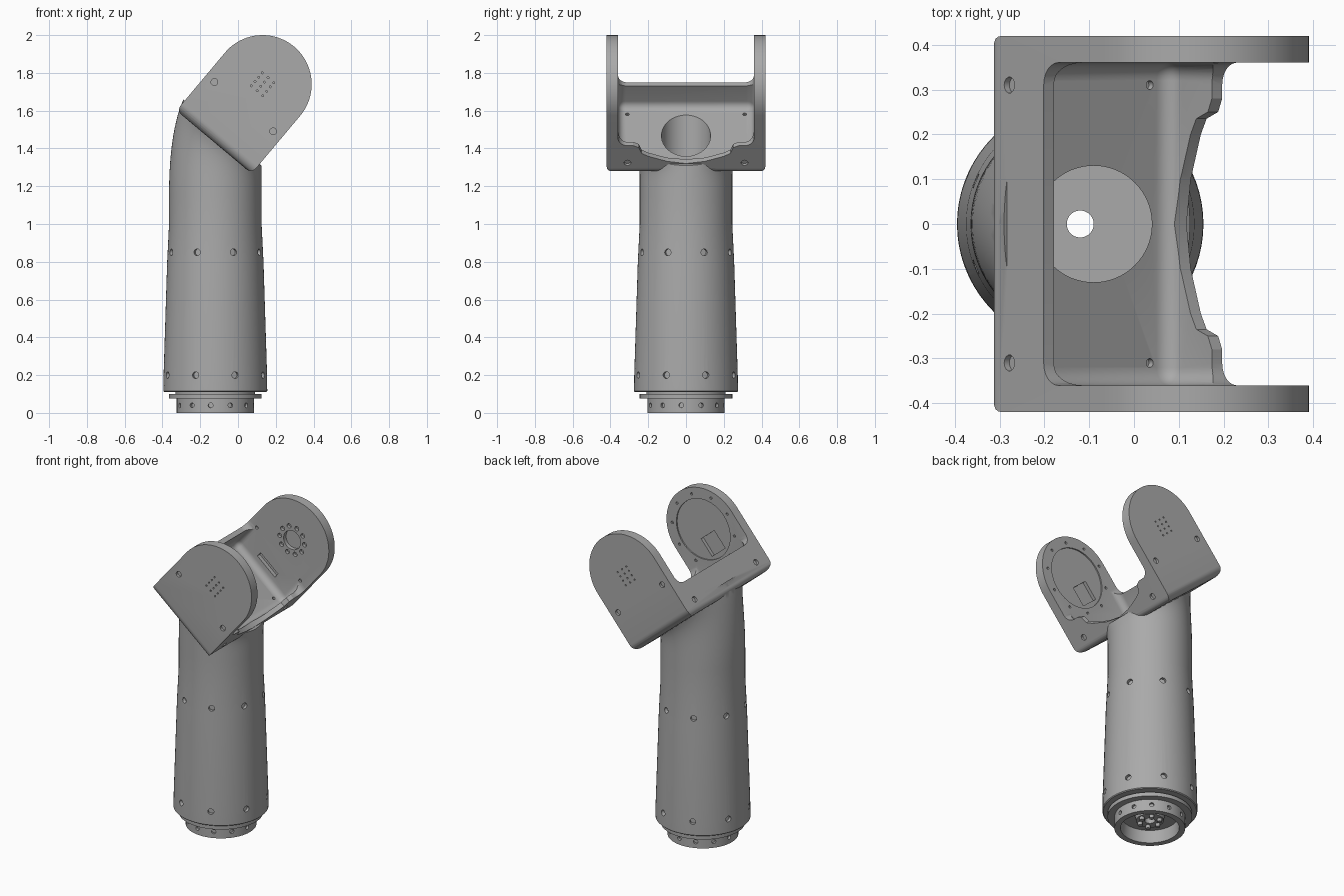
import bpy, bmesh
from math import sin, cos, pi, radians
from mathutils import Matrix, Vector

if "Cube" in bpy.data.objects:
    bpy.data.objects.remove(bpy.data.objects["Cube"])

grey = bpy.data.materials.new("satin grey")
grey.use_nodes = True
grey.diffuse_color = (0.4, 0.4, 0.4, 1)
grey.node_tree.nodes["Principled BSDF"].inputs["Base Color"].default_value = (0.4, 0.4, 0.4, 1)

AXIS_X = -0.12                      # centre line of the tube
R = 0.26                            # radius of the fork's round ends
# Fork frame: x across the fork, y along the pivot, z out towards the round ends
FORK = Matrix.Translation((0.13, 0, 1.74)) @ Matrix.Rotation(radians(40), 4, 'Y')


def make(name, bm, frame=None):
    bm.transform(frame or Matrix())
    bmesh.ops.recalc_face_normals(bm, faces=bm.faces)
    mesh = bpy.data.meshes.new(name)
    bm.to_mesh(mesh)
    bm.free()
    mesh.materials.append(grey)
    ob = bpy.data.objects.new(name, mesh)
    bpy.context.collection.objects.link(ob)
    return ob


def add_box(bm, lo, hi, bevel=0):
    lo, hi = Vector(lo), Vector(hi)
    m = Matrix.Translation((lo + hi) / 2) @ Matrix.Diagonal((*(hi - lo), 1))
    verts = bmesh.ops.create_cube(bm, size=1, matrix=m)["verts"]
    if bevel:
        edges = list({e for v in verts for e in v.link_edges})
        bmesh.ops.bevel(bm, geom=edges, offset=bevel, segments=6, profile=0.5, affect='EDGES')
    return bm


def add_rod(bm, at, axis, r, length, sides=14):
    """Cylinder centred on a point and pointing along an axis."""
    turn = Vector(axis).to_track_quat('Z', 'Y').to_matrix().to_4x4()
    bmesh.ops.create_cone(bm, cap_ends=True, segments=sides, radius1=r, radius2=r,
                          depth=length, matrix=Matrix.Translation(at) @ turn)
    return bm


def add_prism(bm, points, offset):
    face = bm.faces.new([bm.verts.new(p) for p in points])
    out = bmesh.ops.extrude_face_region(bm, geom=[face])["geom"]
    bmesh.ops.translate(bm, vec=offset, verts=[g for g in out if isinstance(g, bmesh.types.BMVert)])
    return bm


def loft(bm, rings, closed=False):
    loops = [[bm.verts.new(p) for p in ring] for ring in rings]
    n = len(loops[0])
    pairs = list(zip(loops, loops[1:])) + ([(loops[-1], loops[0])] if closed else [])
    for a, b in pairs:
        for i in range(n):
            j = (i + 1) % n
            bm.faces.new((a[i], a[j], b[j], b[i]))
    if not closed:
        bm.faces.new(loops[0])
        bm.faces.new(loops[-1])
    return bm


def combine(ob, other, operation):
    mod = ob.modifiers.new(operation, 'BOOLEAN')
    mod.operation, mod.object, mod.solver = operation, other, 'EXACT'
    mod.use_self = operation == 'DIFFERENCE'
    bpy.context.view_layer.objects.active = ob
    bpy.ops.object.modifier_apply(modifier=mod.name)
    bpy.data.objects.remove(other)


def smooth(ob, angle):
    bpy.ops.object.select_all(action='DESELECT')
    ob.select_set(True)
    bpy.context.view_layer.objects.active = ob
    bpy.ops.object.shade_smooth_by_angle(angle=radians(angle))


# Fork block: rounded plate outline crossed with a block rounded at its foot
outline = [(R * cos(a * pi / 40), -0.43, R * sin(a * pi / 40)) for a in range(41)]
for side in (-1, 1):
    arc = [(side * (R - 0.035 + 0.035 * cos(k * pi / 10)), -0.43, -0.365 - 0.035 * sin(k * pi / 10))
           for k in range(6)]
    outline += arc if side < 0 else arc[::-1]
body = make("arm_body", add_prism(bmesh.new(), outline, (0, 0.86, 0)), FORK)
block = make("block", add_box(bmesh.new(), (-0.5, -0.42, -0.4), (0.5, 0.42, 0.5), 0.05), FORK)
combine(body, block, 'INTERSECT')

# Tapered tube whose top leans into the fork
SEG = 72
rings = [[(AXIS_X + r * cos(2 * pi * i / SEG), r * sin(2 * pi * i / SEG), z) for i in range(SEG)]
         for r, z in ((0.27, 0.11), (0.275, 0.115), (0.274, 0.2), (0.255, 0.8), (0.245, 1.0), (0.245, 1.15))]
STEPS = 14
for k in range(1, STEPS + 1):
    s = k / STEPS
    ring = []
    for i in range(SEG):
        c, q = cos(2 * pi * i / SEG), sin(2 * pi * i / SEG)
        x = AXIS_X + 0.245 * c + 0.075 * s ** 2.2 * max(0, -c) ** 1.5
        top = 1.49 - 0.84 * (x + 0.09)
        ring.append((x, 0.245 * q * (1 + 0.3 * s ** 5), 1.15 + s * (top - 1.15)))
    rings.append(ring)
tube = make("tube", loft(bmesh.new(), rings))
combine(body, tube, 'UNION')

# Hollows: tray between the plates, open mouth, scalloped lip, cable bore
combine(body, make("tray", add_box(bmesh.new(), (-0.23, -0.36, -0.35), (0.23, 0.36, 0.1), 0.04), FORK), 'DIFFERENCE')
combine(body, make("mouth", add_box(bmesh.new(), (-0.6, -0.36, -0.206), (0.6, 0.36, 0.6), 0.05), FORK), 'DIFFERENCE')
half = [(0.28, -0.206), (0.25, -0.22), (0.235, -0.26), (0.2, -0.28), (0.1, -0.315)]
lip = [(y, t) for y, t in half] + [(0, -0.33)] + [(-y, t) for y, t in half[::-1]]
lip = [(0.28, -0.1)] + lip + [(-0.28, -0.1)]
combine(body, make("lip", add_prism(bmesh.new(), [(0.15, y, t) for y, t in lip], (0.3, 0, 0)), FORK), 'DIFFERENCE')
combine(body, make("bore", add_rod(bmesh.new(), (-0.09, 0, 1.33), (0, 0, 1), 0.13, 0.5, 64)), 'DIFFERENCE')
combine(body, make("hollow", add_rod(bmesh.new(), (AXIS_X, 0, 0.6), (0, 0, 1), 0.2, 1.04, 64)), 'DIFFERENCE')

# Shallow pockets inside the plates
bm = add_rod(bmesh.new(), (0, -0.36, 0), (0, 1, 0), 0.19, 0.016, 64)
combine(body, make("round_pocket", bm, FORK), 'DIFFERENCE')
bm = add_box(bmesh.new(), (-0.06, -0.39, -0.16), (0.06, -0.35, -0.04))
add_rod(bm, (0, 0.36, 0), (0, 1, 0), 0.06, 0.05, 32)
for k in range(10):
    a = k * pi / 5
    add_rod(bm, (0.088 * cos(a), 0.36, 0.088 * sin(a)), (0, 1, 0), 0.014, 0.04)
    add_rod(bm, (0.22 * cos(a), -0.36, 0.22 * sin(a)), (0, 1, 0), 0.008, 0.02)
for side in (-1, 1):
    add_rod(bm, (side * 0.2, 0.36, -0.15), (0, 1, 0), 0.01, 0.03)
combine(body, make("pockets", bm, FORK), 'DIFFERENCE')
slot = add_box(bmesh.new(), (-0.08, 0.34, -0.285), (0.08, 0.385, -0.25))
combine(body, make("slot", slot, FORK), 'DIFFERENCE')

# Screw holes and vents in the fork
bm = bmesh.new()
for sy in (-1, 1):
    for sx in (-1, 1):
        add_rod(bm, (sx * 0.203, sy * 0.42, -0.155), (0, 1, 0), 0.018, 0.03)
        add_rod(bm, (sx * R, sy * 0.31, -0.325), (1, 0, 0), 0.018, 0.03)
        add_rod(bm, (sx * 0.17, sy * 0.31, -0.35), (0, 0, 1), 0.01, 0.03)
    for i in (-1, 0, 1):
        for j in range(4):
            add_rod(bm, (i * 0.04, sy * 0.42, 0.045 - j * 0.03), (0, 1, 0), 0.005, 0.02, 8)
combine(body, make("fork_holes", bm, FORK), 'DIFFERENCE')

# Two rows of screw holes round the tube
bm = bmesh.new()
for z, r in ((0.2, 0.274), (0.85, 0.253)):
    for k in range(8):
        a = pi / 8 + k * pi / 4
        add_rod(bm, (AXIS_X + r * cos(a), r * sin(a), z), (cos(a), sin(a), 0), 0.018, 0.04)
combine(body, make("tube_holes", bm), 'DIFFERENCE')
smooth(body, 30)

# Stepped mounting base turned from a profile
profile = [(0.03, 0.13), (0.03, 0.05), (0.08, 0.05), (0.085, 0.08), (0.165, 0.08), (0.17, 0), (0.205, 0),
           (0.205, 0.075), (0.245, 0.075), (0.245, 0.1), (0.21, 0.1), (0.21, 0.13)]
rings = [[(AXIS_X + r * cos(2 * pi * i / SEG), r * sin(2 * pi * i / SEG), z) for i in range(SEG)]
         for r, z in profile]
base = make("mounting_base", loft(bmesh.new(), rings, closed=True))
bm = bmesh.new()
for k in range(12):
    a = radians(-97 + 30 * k)
    add_rod(bm, (AXIS_X + 0.205 * cos(a), 0.205 * sin(a), 0.04), (cos(a), sin(a), 0), 0.013, 0.03)
combine(base, make("base_holes", bm), 'DIFFERENCE')
smooth(base, 30)

# Small bolts round the hub under the base
bm = bmesh.new()
for k in range(6):
    add_rod(bm, (AXIS_X + 0.06 * cos(k * pi / 3), 0.06 * sin(k * pi / 3), 0.045), (0, 0, 1), 0.014, 0.03)
smooth(make("hub_bolts", bm), 30)
